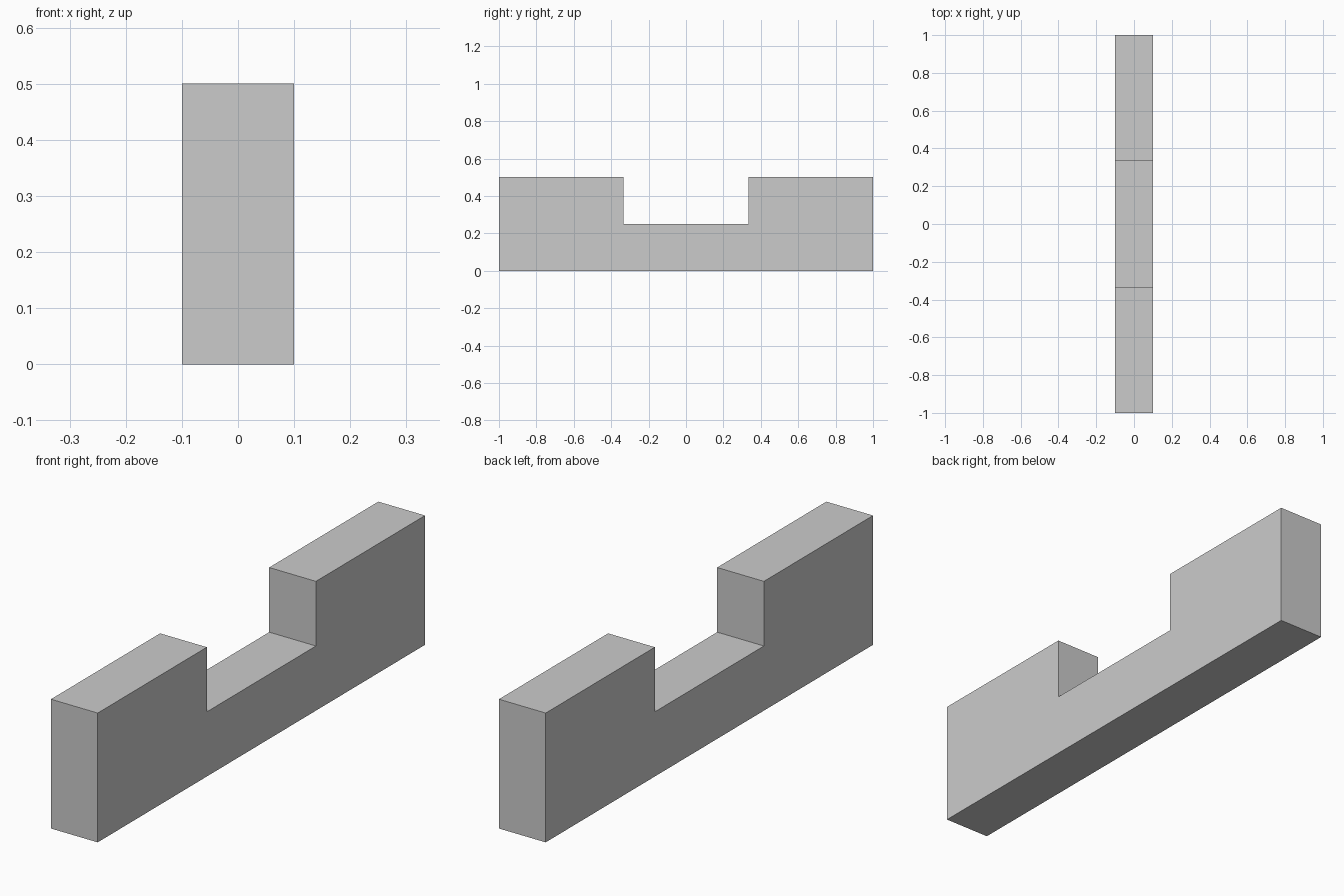
import bpy
import bmesh

if "Cube" in bpy.data.objects:
    bpy.data.objects.remove(bpy.data.objects["Cube"])

HALF_WIDTH = 0.1
HALF_LENGTH = 1.0
NOTCH = 1 / 3
HEIGHT = 0.5
NOTCH_HEIGHT = 0.25


def extruded_profile(name, profile, half_width):
    """Extrude a closed (y, z) outline along x, centred on x = 0."""
    bm = bmesh.new()
    face = bm.faces.new([bm.verts.new((-half_width, y, z)) for y, z in profile])
    result = bmesh.ops.extrude_face_region(bm, geom=[face])
    moved = [v for v in result["geom"] if isinstance(v, bmesh.types.BMVert)]
    bmesh.ops.translate(bm, verts=moved, vec=(2 * half_width, 0, 0))
    bmesh.ops.recalc_face_normals(bm, faces=bm.faces)
    mesh = bpy.data.meshes.new(name)
    bm.to_mesh(mesh)
    bm.free()
    obj = bpy.data.objects.new(name, mesh)
    bpy.context.collection.objects.link(obj)
    return obj


# Notched wall: half the outline, mirrored across y = 0
half = [(HALF_LENGTH, 0), (HALF_LENGTH, HEIGHT), (NOTCH, HEIGHT), (NOTCH, NOTCH_HEIGHT)]
outline = half + [(-y, z) for y, z in reversed(half)]
extruded_profile("notched_wall", outline, HALF_WIDTH)
